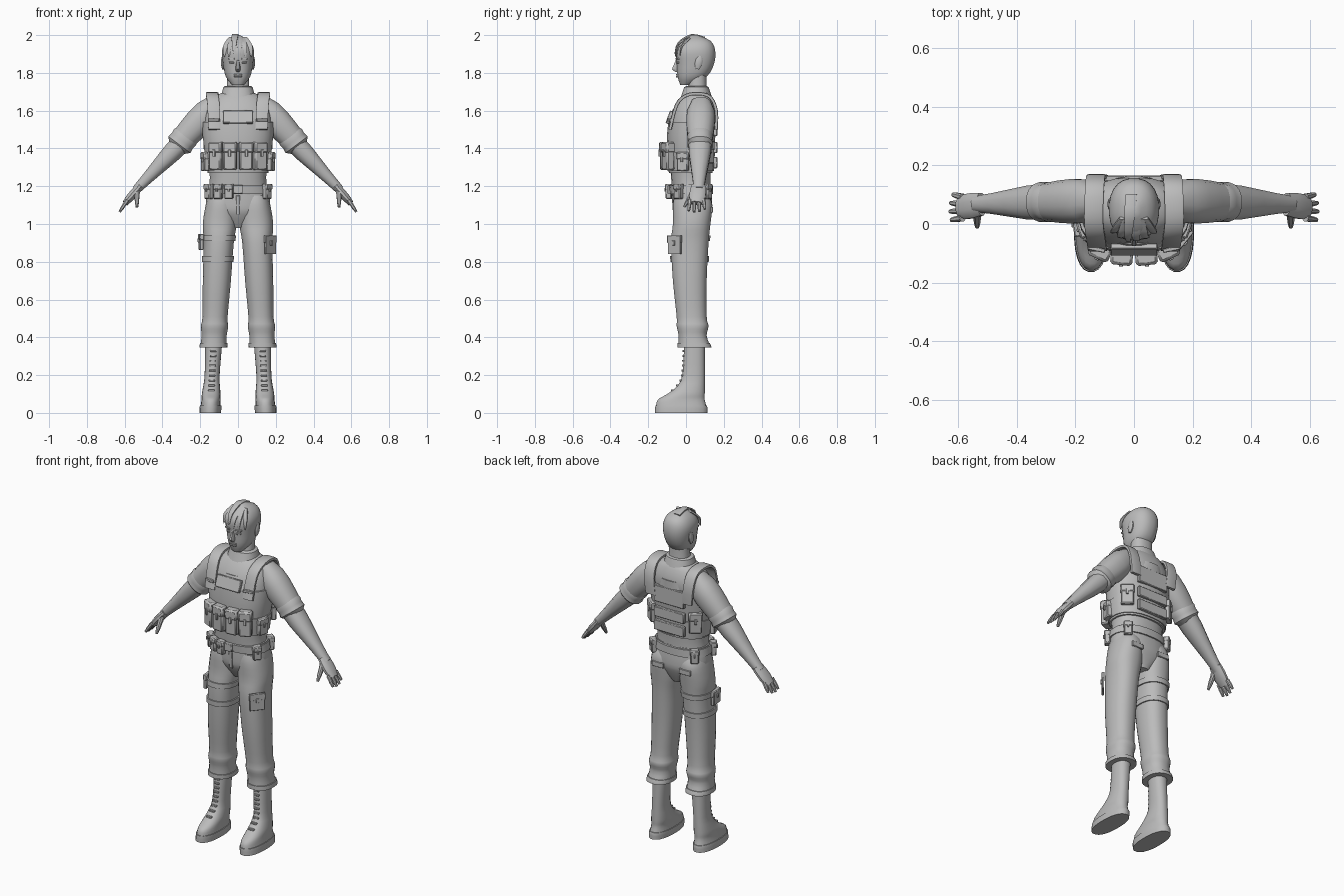
import bpy, bmesh, math
from mathutils import Vector, Matrix

default_cube = bpy.data.objects.get("Cube")
if default_cube:
    bpy.data.objects.remove(default_cube, do_unlink=True)

shade = (0.5, 0.5, 0.5, 1)
grey = bpy.data.materials.new("plain grey")
grey.use_nodes = True
grey.diffuse_color = shade
grey.node_tree.nodes["Principled BSDF"].inputs["Base Color"].default_value = shade

ROUND = 2.3  # squareness of every level cross-section


def finish(name, bm, mirror):
    bmesh.ops.recalc_face_normals(bm, faces=bm.faces)
    mesh = bpy.data.meshes.new(name)
    bm.to_mesh(mesh)
    bm.free()
    mesh.materials.append(grey)
    part = bpy.data.objects.new(name, mesh)
    bpy.context.scene.collection.objects.link(part)
    bpy.ops.object.select_all(action='DESELECT')
    part.select_set(True)
    bpy.context.view_layer.objects.active = part
    bpy.ops.object.shade_smooth_by_angle(angle=math.radians(38))
    if mirror:
        part.modifiers.new("Mirror", 'MIRROR')


def bulge(value, power):
    return math.copysign(abs(value) ** (2 / power), value)


def skin(name, frames, sides, power, mirror):
    """Join cross-sections given as (centre, half axis, half axis)."""
    bm = bmesh.new()
    loops = []
    for centre, u, v in frames:
        angles = [math.tau * (i + 0.5) / sides for i in range(sides)]
        loops.append([bm.verts.new(centre + u * bulge(math.cos(a), power) + v * bulge(math.sin(a), power))
                      for a in angles])
    for low, high in zip(loops, loops[1:]):
        for i in range(sides):
            j = (i + 1) % sides
            bm.faces.new((low[i], low[j], high[j], high[i]))
    bm.faces.new(loops[0])
    bm.faces.new(loops[-1])
    finish(name, bm, mirror)


def refine(rows, cuts=3):
    """Draw a smooth curve through a few rows of values."""
    result = []
    last = len(rows) - 1
    for i in range(last):
        near = [rows[min(max(i + k, 0), last)] for k in (-1, 0, 1, 2)]
        for step in range(cuts):
            t = step / cuts
            result.append([b + t / 2 * (c - a + t * (2 * a - 5 * b + 4 * c - d + t * (3 * (b - c) + d - a)))
                           for a, b, c, d in zip(*near)])
    return result + [list(rows[-1])]


def middle(z):
    return 0


def left_leg(z):
    return .147 - .05 * z


def right_leg(z):
    return -left_leg(z)


def stack(name, rows, axis=middle, sides=24, mirror=False):
    """Level rings, each row being height, half width, front, back."""
    frames = [(Vector((axis(z), (front + back) / 2, z)), Vector((half, 0, 0)), Vector((0, (back - front) / 2, 0)))
              for z, half, front, back in rows]
    skin(name, frames, sides, ROUND, mirror)


def ring(rows, z, gap=0):
    """Cross-section of a profile at one height, grown by a gap."""
    low, high = rows[0], rows[-1]
    for a, b in zip(rows, rows[1:]):
        if a[0] <= z <= b[0]:
            low, high = a, b
    t = min(max((z - low[0]) / (high[0] - low[0]), 0), 1)
    half, front, back = [p + (q - p) * t for p, q in zip(low[1:], high[1:])]
    return z, half + gap, front - gap, back + gap


def wrap(name, rows, low, high, gap, **options):
    """Band that follows a profile between two heights."""
    steps = 4
    bands = [ring(rows, low + (high - low) * i / steps, gap) for i in range(steps + 1)]
    stack(name, [ring(rows, low, gap / 2)] + bands + [ring(rows, high, gap / 2)], **options)


def limb(name, start, end, radii, flat=1, sides=12):
    """Mirrored tapering tube with evenly spaced rings."""
    start, end = Vector(start), Vector(end)
    along = (end - start).normalized()
    side = Vector((0, 1, 0))
    side = (side - along * side.dot(along)).normalized()
    frames = [(start.lerp(end, i / (len(radii) - 1)), along.cross(side) * r, side * r * flat)
              for i, r in enumerate(radii)]
    skin(name, frames, sides, ROUND, True)


def ribbon(name, path, width, thick, taper=0, mirror=False):
    """Flat strip along a smooth path, its width lying along x."""
    path = [Vector(p) for p in refine(path)]
    last = len(path) - 1
    frames = []
    for i, p in enumerate(path):
        along = path[min(i + 1, last)] - path[max(i - 1, 0)]
        across = Vector((1, 0, 0))
        size = 1 - taper * (i / last) ** 2
        frames.append((p, along.cross(across).normalized() * thick * size, across * width * size))
    skin(name, frames, 8, 6, mirror)


def box(name, at, size, turn=0, tilt=0, mirror=False):
    bm = bmesh.new()
    place = (Matrix.Translation(at) @ Matrix.Rotation(turn, 4, 'Z')
             @ Matrix.Rotation(tilt, 4, 'X') @ Matrix.Diagonal((*size, 1)))
    bmesh.ops.create_cube(bm, size=1, matrix=place)
    bmesh.ops.bevel(bm, geom=bm.edges[:], offset=min(size) / 6, segments=1, affect='EDGES')
    finish(name, bm, mirror)


def pouch(name, rows, z, angle, size, axis=middle, mirror=False):
    """Flapped pouch on a profile; the angle runs from the front towards the left."""
    width, depth, height = size
    _, half, front, back = ring(rows, z)
    s, c = math.sin(math.radians(angle)), -math.cos(math.radians(angle))
    reach = (back - front) / 2
    spot = Vector((axis(z) + half * bulge(s, ROUND), (front + back) / 2 + reach * bulge(c, ROUND), z))
    slope = ROUND / (ROUND - 1)
    out = Vector((bulge(s, slope) / half, bulge(c, slope) / reach, 0)).normalized()
    turn = math.atan2(out.x, -out.y)
    spot += out * (depth / 2 + .005)
    up = Vector((0, 0, height))
    box(name, spot, size, turn, mirror=mirror)
    box(name + "_flap", spot + up * .3, (width * 1.08, depth * 1.2, height * .4), turn, mirror=mirror)
    box(name + "_fastener", spot + up * .1 + out * depth * .6, (width / 5, .01, height / 4), turn, mirror=mirror)


# Body profiles: height, half width, front, back
torso = refine([(1.15, .16, -.07, .13), (1.25, .15, -.08, .13), (1.4, .17, -.09, .14), (1.5, .18, -.09, .15),
                (1.6, .17, -.07, .16), (1.67, .13, -.03, .14), (1.7, .07, 0, .12)])
leg = refine([(.35, .07, -.04, .13), (.41, .067, -.04, .11), (.46, .073, -.05, .12), (.51, .067, -.05, .11),
              (.7, .075, -.07, .11), (.9, .08, -.08, .12), (1, .09, -.07, .13), (1.1, .08, -.07, .14),
              (1.15, .07, -.06, .12)])
boot = refine([(.03, .054, -.16, .11), (.07, .05, -.15, .1), (.1, .05, -.1, .1), (.14, .045, -.05, .1),
               (.2, .04, -.02, .1), (.37, .045, -.01, .1)])

# Head, neck and face
stack("head", refine([(1.735, .03, -.03, .02), (1.78, .065, -.045, .11), (1.85, .08, -.05, .15),
                      (1.92, .085, -.055, .155), (1.97, .06, -.02, .13), (2, .01, .03, .06)]))
stack("neck", [(1.66, .07, 0, .12), (1.72, .06, .01, .11), (1.8, .06, .02, .11)])
stack("nose", [(1.805, .01, -.06, 0), (1.82, .015, -.077, 0), (1.87, .008, -.055, 0)], sides=8)
for z in (1.78, 1.79):
    box("lip", (0, -.046, z), (.04, .014, .008))
box("brows", (.035, -.043, 1.875), (.036, .016, .01), turn=.25, mirror=True)
box("eyes", (.034, -.042, 1.855), (.026, .012, .01), turn=.25, mirror=True)
limb("ears", (.08, .075, 1.89), (.08, .06, 1.82), (.005, .01, .01, .005), flat=2)

# Hair: parted ridge and tapering fringe strands
ribbon("hair_ridge", [(-.01, .1, 1.985), (-.015, .03, 2), (-.02, -.04, 1.96), (-.02, -.06, 1.9)], .02, .006, taper=.8)
for x in (-.066, -.044, .008, .036, .064):
    edge = 6 * x * x - .057
    ribbon("fringe_strand", [(x / 2, .02, 1.985), (x, edge + .01, 1.94), (x * 1.1, edge, 1.885)],
           .017, .006, taper=.9)

# Shirt, collar and vest
stack("shirt", torso, sides=28)
stack("collar", [(1.64, .1, -.04, .145), (1.68, .09, -.025, .135), (1.725, .078, -.01, .12), (1.73, .07, 0, .11)])
wrap("vest", torso, 1.27, 1.54, .01, sides=28)
wrap("vest_waistband", torso, 1.28, 1.38, .016, sides=28)
stack("vest_yoke", [(1.53, .165, -.1, .165), (1.56, .14, -.09, .165), (1.61, .11, -.07, .165)])
box("chest_flap", (0, -.087, 1.565), (.16, .02, .07), tilt=-.35)
for z, height in ((1.325, .06), (1.405, .06), (1.515, .1)):
    box("back_plate", (0, .155, z), (.2, .022, height))
ribbon("shoulder_straps", [(.125, -.085, 1.5), (.13, -.05, 1.63), (.137, 0, 1.68), (.137, .07, 1.69),
                           (.134, .13, 1.67), (.13, .16, 1.6), (.12, .16, 1.5)], .033, .009, mirror=True)
box("strap_buckles", (.128, -.086, 1.55), (.06, .014, .016), turn=.2, mirror=True)

# Pouches around the vest
for angle in (11, 36):
    pouch("chest_pouches", torso, 1.36, angle, (.07, .045, .15), mirror=True)
pouch("side_pouches", torso, 1.33, 75, (.06, .03, .1), mirror=True)
pouch("rear_side_pouches", torso, 1.38, 130, (.07, .03, .12), mirror=True)

# Sleeves, forearms and hands
limb("sleeves", (.12, .08, 1.635), (.29, .075, 1.45), (.055, .074, .077, .073, .066), sides=16)
limb("sleeve_cuffs", (.265, .075, 1.48), (.325, .075, 1.4), (.06, .074, .07, .074, .05), flat=.93, sides=16)
limb("forearms", (.29, .075, 1.44), (.54, .068, 1.18), (.055, .052, .042, .032, .024), flat=1.15)
limb("palms", (.52, .068, 1.2), (.597, .055, 1.11), (.02, .022, .022, .016), flat=2)
reaches = {"index": .95, "middle": 1.05, "ring": 1, "little": .8}
for i, (finger, reach) in enumerate(reaches.items()):
    y = .02 + .024 * i
    limb(finger + "_fingers", (.585, y, 1.127), (.585 + .04 * reach, y * 1.2 - .01, 1.127 - .06 * reach),
         (.012, .011, .01, .007), sides=8)
limb("thumbs", (.535, .045, 1.18), (.535, -.01, 1.09), (.018, .014, .012, .007), sides=8)

# Trousers and belt
stack("trouser_seat", refine([(.98, .04, -.02, .1), (1.05, .14, -.06, .13), (1.1, .17, -.07, .14),
                              (1.21, .16, -.07, .13)]))
stack("trouser_legs", leg, left_leg, mirror=True)
wrap("trouser_cuffs", leg, .345, .37, .005, axis=left_leg, mirror=True)
wrap("belt", torso, 1.16, 1.205, .014)
box("belt_buckle", (0, -.09, 1.183), (.05, .014, .045))
box("fly", (0, -.066, 1.1), (.022, .012, .1), tilt=.07)
for angle in (-60, -35, -14, 60, 130, -130):
    pouch("belt_pouch", torso, 1.173, angle, (.046, .032, .08))
box("back_trouser_pockets", (.09, .137, 1.075), (.075, .012, .03), mirror=True)

# Thigh gear and cargo pocket
for z in (.8, .91):
    wrap("thigh_strap", leg, z, z + .03, .007, axis=right_leg)
pouch("thigh_pouch", leg, .905, -80, (.075, .02, .085), axis=right_leg)
pouch("cargo_pocket", leg, .89, 45, (.085, .012, .1), axis=left_leg)

# Boots
stack("boots", boot, left_leg, mirror=True)
wrap("soles", boot, 0, .04, .004, axis=left_leg, mirror=True)
for i in range(9):
    z = .12 + .026 * i
    box("boot_laces", (left_leg(z), ring(boot, z)[2], z), (.034, .014, .01), mirror=True)
